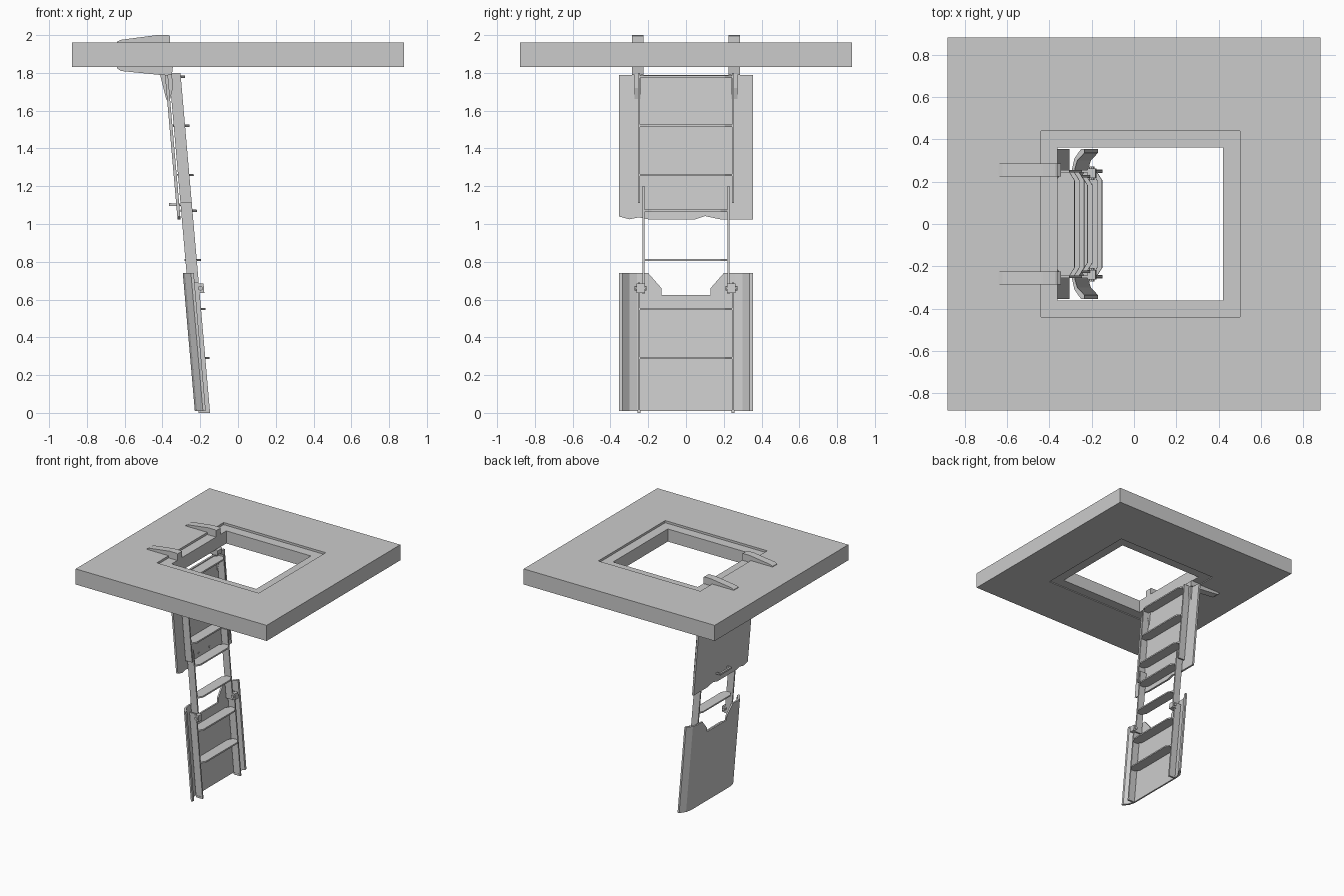
import bpy, bmesh, math
from mathutils import Vector

if "Cube" in bpy.data.objects:
    bpy.data.objects.remove(bpy.data.objects["Cube"])

grey = bpy.data.materials.new("plain grey")
grey.diffuse_color = (0.6, 0.6, 0.6, 1)
grey.use_nodes = True
grey.node_tree.nodes["Principled BSDF"].inputs["Base Color"].default_value = grey.diffuse_color
LEAN = 0.0872


def lean(p):
    """Ladder space (u = depth from rung front, y, z) to leaning world space."""
    return Vector((p[0] - 0.28 + LEAN * (1.78 - p[2]), p[1], p[2]))


def prism(name, pts, lo, hi, axis, leaning=False):
    """Extrude a 2D outline from lo to hi along axis x, y or z."""
    def place(a, b, c):
        p = {'x': (c, a, b), 'y': (a, c, b), 'z': (a, b, c)}[axis]
        return lean(p) if leaning else Vector(p)
    bm = bmesh.new()
    low = [bm.verts.new(place(a, b, lo)) for a, b in pts]
    high = [bm.verts.new(place(a, b, hi)) for a, b in pts]
    bm.faces.new(low)
    bm.faces.new(high)
    n = len(pts)
    for i in range(n):
        j = (i + 1) % n
        bm.faces.new((low[i], low[j], high[j], high[i]))
    return finish(name, bm)


def finish(name, bm):
    bmesh.ops.recalc_face_normals(bm, faces=bm.faces[:])
    me = bpy.data.meshes.new(name)
    bm.to_mesh(me)
    bm.free()
    me.materials.append(grey)
    ob = bpy.data.objects.new(name, me)
    bpy.context.collection.objects.link(ob)
    return ob


def box(name, x0, x1, y0, y1, z0, z1, leaning=True):
    return prism(name, [(x0, y0), (x1, y0), (x1, y1), (x0, y1)], z0, z1, 'z', leaning)


def ring(name, outer, inner, z0, z1):
    """Rectangular slab with a rectangular opening."""
    def rect(r, z, bm):
        x0, x1, y = r
        return [bm.verts.new(p) for p in ((x0, -y, z), (x1, -y, z), (x1, y, z), (x0, y, z))]
    bm = bmesh.new()
    loops = [rect(outer, z0, bm), rect(outer, z1, bm), rect(inner, z1, bm), rect(inner, z0, bm)]
    for k in range(4):
        a, b = loops[k], loops[(k + 1) % 4]
        for i in range(4):
            j = (i + 1) % 4
            bm.faces.new((a[i], a[j], b[j], b[i]))
    return finish(name, bm)


# Ceiling slab and the lining of its hatch opening
ring("ceiling_slab", (-0.88, 0.88, 0.88), (-0.44, 0.50, 0.44), 1.83, 1.96)
ring("hatch_lining", (-0.44, 0.50, 0.44), (-0.36, 0.42, 0.36), 1.837, 1.942)

for s, side in ((-1, "near"), (1, "far")):
    # Mounting arm clamped through the slab
    prism("mount_arm_" + side,
          [(-0.64, 1.825), (-0.62, 1.81), (-0.42, 1.79), (-0.35, 1.79), (-0.345, 1.83),
           (-0.36, 1.84), (-0.36, 1.995), (-0.37, 2.0), (-0.43, 2.0), (-0.62, 1.975), (-0.64, 1.965)],
          s * 0.225, s * 0.285, 'y')
    # Hinge arm hanging from the mount
    prism("hinge_arm_" + side,
          [(-0.415, 1.80), (-0.35, 1.80), (-0.345, 1.72), (-0.36, 1.66), (-0.38, 1.66)],
          s * 0.24, s * 0.272, 'y')
    # Side rails of the three ladder sections
    for part, y, z0, z1 in (("upper", 0.249, 1.11, 1.80), ("middle", 0.225, 0.63, 1.20),
                            ("lower", 0.249, 0.01, 0.69)):
        box(part + "_rail_" + side, -0.083, -0.023, s * y - 0.006, s * y + 0.006, z0, z1)
    # Folding joint with a bolt
    box("joint_bracket_" + side, -0.035, 0.002, s * 0.217, s * 0.262, 0.635, 0.685)
    bolt = [(-0.017 + 0.013 * math.cos(i * math.pi / 4), 0.66 + 0.013 * math.sin(i * math.pi / 4))
            for i in range(8)]
    prism("joint_bolt_" + side, bolt, s * 0.208, s * 0.272, 'y', True)

# Treads with clipped corners
for i, z in enumerate((1.78, 1.52, 1.26, 1.07, 0.81, 0.55, 0.29)):
    w = 0.222 if i in (3, 4) else 0.246
    m = w - 0.04
    prism(f"tread_{i + 1}",
          [(0, -m), (0, m), (-0.025, w), (-0.062, w), (-0.087, m),
           (-0.087, -m), (-0.062, -w), (-0.025, -w)], z - 0.006, z + 0.006, 'z', True)

# Upper hatch panel with a ragged bottom edge, and its pull handle
prism("upper_panel",
      [(-0.355, 1.79), (-0.355, 1.04), (-0.30, 1.025), (-0.25, 1.035), (-0.2, 1.025),
       (0.05, 1.025), (0.1, 1.042), (0.18, 1.025), (0.355, 1.025), (0.355, 1.79)],
      -0.106, -0.09, 'x', True)
box("panel_handle", -0.145, -0.130, -0.08, 0.07, 1.095, 1.11)
for y in (-0.075, 0.065):
    box("handle_post", -0.135, -0.085, y - 0.006, y + 0.006, 1.096, 1.109)

# Lower panel: flat middle with a notched top, and wings bent forward
prism("lower_panel",
      [(-0.26, 0.01), (0.26, 0.01), (0.26, 0.74), (0.20, 0.74), (0.13, 0.66), (0.13, 0.625),
       (-0.13, 0.625), (-0.13, 0.66), (-0.20, 0.74), (-0.26, 0.74)],
      -0.103, -0.09, 'x', True)
for s, side in ((-1, "near"), (1, "far")):
    prism("panel_wing_" + side,
          [(-0.103, s * 0.26), (-0.09, s * 0.26), (-0.078, s * 0.30), (-0.045, s * 0.335),
           (-0.045, s * 0.355), (-0.06, s * 0.355), (-0.092, s * 0.31)],
          0.01, 0.74, 'z', True)

# Ladder feet touching the floor
for s, side in ((-1, "near"), (1, "far")):
    box("foot_" + side, -0.083, -0.023, s * 0.249 - 0.008, s * 0.249 + 0.008, 0.0, 0.015)
